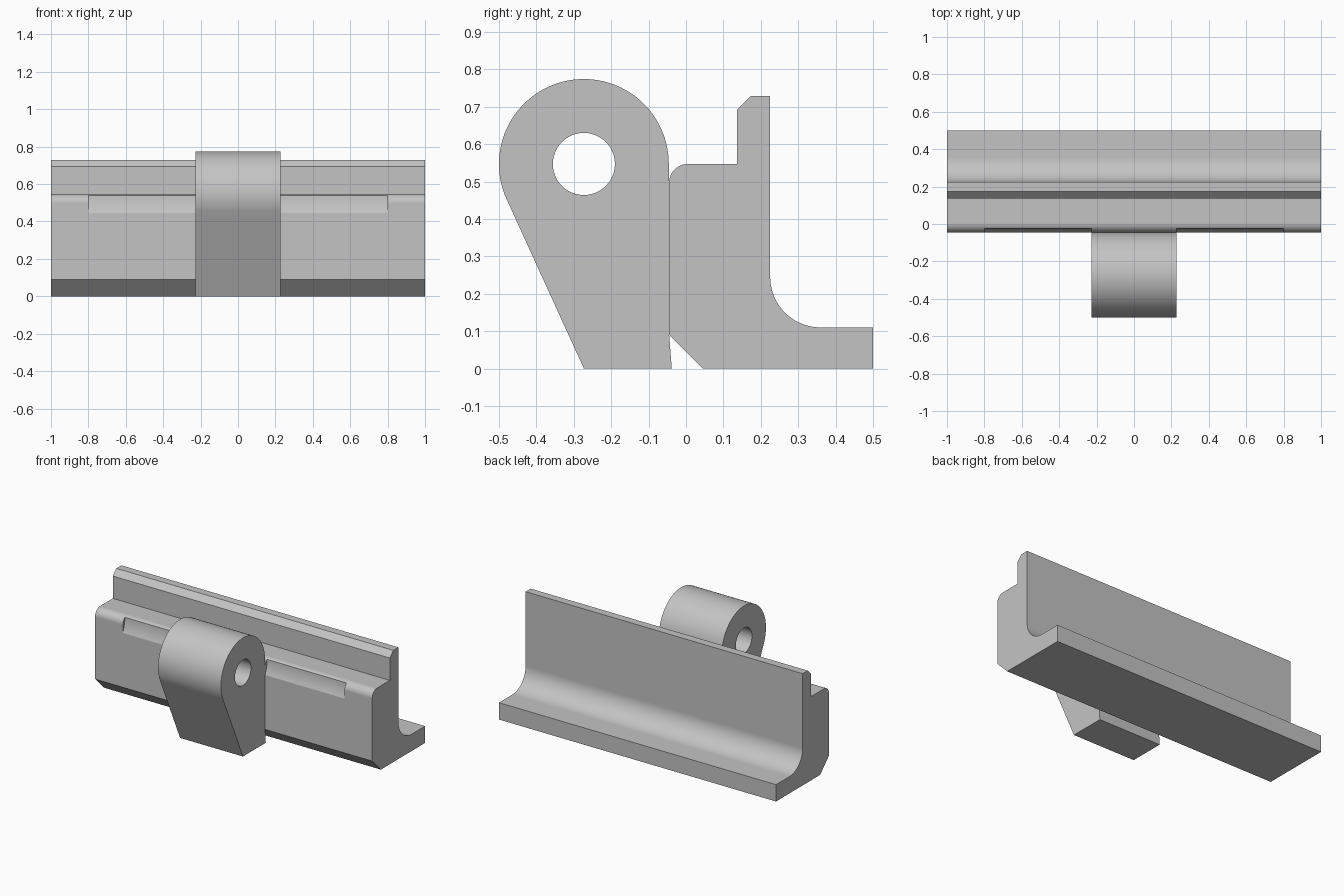
import bpy, bmesh
from math import sin, cos, radians

cube = bpy.data.objects.get("Cube")
if cube:
    bpy.data.objects.remove(cube, do_unlink=True)

grey = bpy.data.materials.new("plain grey")
grey.use_nodes = True
color = (0.55, 0.55, 0.55, 1)
grey.diffuse_color = color
grey.node_tree.nodes["Principled BSDF"].inputs["Base Color"].default_value = color


def arc(cy, cz, r, start, end, steps):
    """Points of an arc in the y-z plane, angles in degrees from +y."""
    angles = [radians(start + (end - start) * i / steps) for i in range(steps + 1)]
    return [(cy + r * cos(a), cz + r * sin(a)) for a in angles]


def prism(name, profile, x0, x1):
    """Extrude a y-z profile along x."""
    bm = bmesh.new()
    face = bm.faces.new([bm.verts.new((x0, y, z)) for y, z in profile])
    result = bmesh.ops.extrude_face_region(bm, geom=[face])
    moved = [g for g in result["geom"] if isinstance(g, bmesh.types.BMVert)]
    bmesh.ops.translate(bm, verts=moved, vec=(x1 - x0, 0, 0))
    bmesh.ops.recalc_face_normals(bm, faces=bm.faces)
    mesh = bpy.data.meshes.new(name)
    bm.to_mesh(mesh)
    bm.free()
    mesh.materials.append(grey)
    obj = bpy.data.objects.new(name, mesh)
    bpy.context.collection.objects.link(obj)
    return obj


def activate(obj):
    bpy.ops.object.select_all(action="DESELECT")
    obj.select_set(True)
    bpy.context.view_layer.objects.active = obj


def cut(obj, cutter):
    mod = obj.modifiers.new("cut", "BOOLEAN")
    mod.operation = "DIFFERENCE"
    mod.solver = "EXACT"
    mod.object = cutter
    activate(obj)
    bpy.ops.object.modifier_apply(modifier=mod.name)
    bpy.data.objects.remove(cutter, do_unlink=True)


def finish(obj):
    activate(obj)
    bpy.ops.object.shade_smooth_by_angle(angle=radians(25))
    mod = obj.modifiers.new("flat face normals", "WEIGHTED_NORMAL")
    mod.keep_sharp = True


PIN_Y, PIN_Z = -0.273, 0.547
LUG_R, LUG_HALF = 0.227, 0.227
FRONT = -0.045

# Long rail: foot, filleted upright, chamfered lip and rounded front shoulder
rail_profile = [(0.045, 0), (0.5, 0), (0.5, 0.11)]
rail_profile += arc(0.36, 0.245, 0.135, 270, 180, 20)
rail_profile += [(0.225, 0.729), (0.173, 0.729), (0.137, 0.693), (0.137, 0.547)]
rail_profile += arc(0.005, 0.497, 0.05, 90, 180, 14)
rail_profile += [(FRONT, 0.09)]
rail = prism("rail", rail_profile, -1, 1)

# Shallow clearance grooves either side of the lug
for side in (-1, 1):
    groove = arc(PIN_Y, PIN_Z, 0.25, 0, 357, 119)
    cut(rail, prism("groove_cutter", groove, side * LUG_HALF, side * 0.8))
finish(rail)

# Hinge lug: round eye with a tapered leg
lug_profile = [(PIN_Y, 0), (-0.038, 0), (FRONT, 0.09)]
lug_profile += arc(PIN_Y, PIN_Z, LUG_R, 0, 204.5, 64)
lug = prism("hinge_lug", lug_profile, -LUG_HALF, LUG_HALF)
cut(lug, prism("pin_hole_cutter", arc(PIN_Y, PIN_Z, 0.083, 0, 352.5, 47), -0.4, 0.4))
finish(lug)
